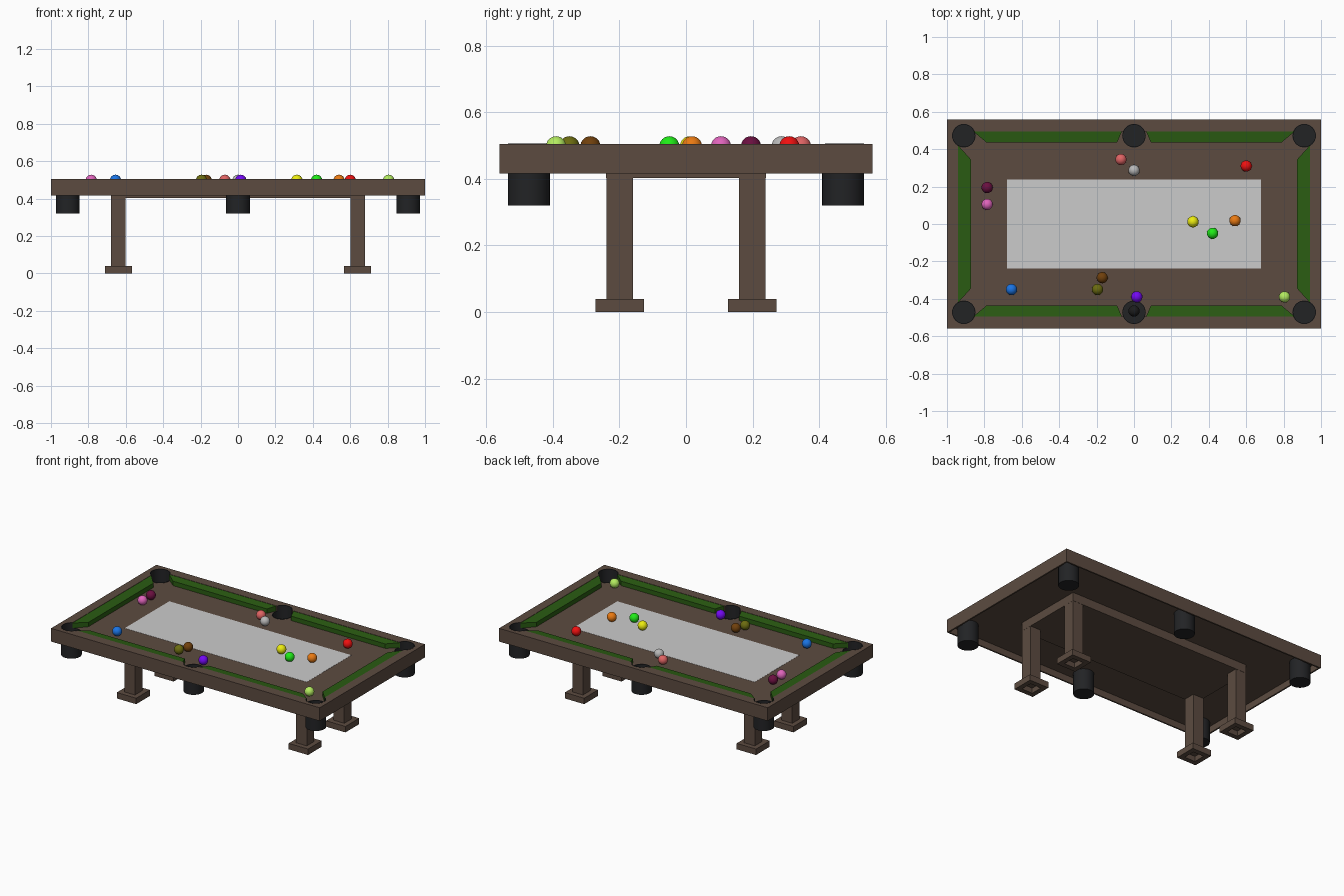
import bpy, bmesh
from math import sin, cos, radians, pi

if "Cube" in bpy.data.objects:
    bpy.data.objects.remove(bpy.data.objects["Cube"])


def material(name, hex_color):
    rgb = [int(hex_color[i:i + 2], 16) / 255 for i in (0, 2, 4)]
    lin = [c / 12.92 if c < 0.04 else ((c + 0.055) / 1.055) ** 2.4 for c in rgb]
    m = bpy.data.materials.new(name)
    m.diffuse_color = (*lin, 1)
    m.use_nodes = True
    m.node_tree.nodes["Principled BSDF"].inputs["Base Color"].default_value = m.diffuse_color
    return m


def loft(name, rings, mat=None, smooth=False):
    """Skin equal-length rings and cap both ends."""
    bm = bmesh.new()
    vs = [[bm.verts.new(p) for p in r] for r in rings]
    n = len(rings[0])
    for a, b in zip(vs, vs[1:]):
        for i in range(n):
            j = (i + 1) % n
            bm.faces.new((a[i], a[j], b[j], b[i]))
    bm.faces.new(vs[0])
    bm.faces.new(vs[-1])
    bmesh.ops.recalc_face_normals(bm, faces=bm.faces)
    me = bpy.data.meshes.new(name)
    bm.to_mesh(me)
    bm.free()
    ob = bpy.data.objects.new(name, me)
    bpy.context.collection.objects.link(ob)
    if mat:
        me.materials.append(mat)
    if smooth:
        bpy.ops.object.select_all(action='DESELECT')
        ob.select_set(True)
        bpy.context.view_layer.objects.active = ob
        bpy.ops.object.shade_smooth_by_angle(angle=radians(35))
    return ob


def rect(hx, hy, z, cx=0, cy=0):
    return [(cx - hx, cy - hy, z), (cx + hx, cy - hy, z),
            (cx + hx, cy + hy, z), (cx - hx, cy + hy, z)]


def circle(cx, cy, r, z, n=32):
    return [(cx + r * cos(2 * pi * i / n), cy + r * sin(2 * pi * i / n), z) for i in range(n)]


wood = material("wood", "5c4b40")
cloth = material("green_cloth", "2a5c12")
black = material("black", "222325")
BED, TOP = 0.468, 0.505

# Table body: hollow skirt, rail top and sunken bed in one shell
body = loft("table_body", [rect(.99, .55, .46), rect(.99, .55, .416), rect(1, .56, .416),
                           rect(1, .56, TOP), rect(.94, .495, TOP), rect(.94, .495, BED)], wood)

# Pocket holes cut through the body
pockets = [(x, y) for x in (-.91, 0, .91) for y in (-.472, .472)]
for x, y in pockets:
    cutter = loft("pocket_cutter", [circle(x, y, .061, .3), circle(x, y, .061, .6)])
    cutter.hide_render = True
    mod = body.modifiers.new("pocket_hole", 'BOOLEAN')
    mod.operation, mod.solver, mod.object = 'DIFFERENCE', 'EXACT', cutter
    bpy.context.view_layer.objects.active = body
    bpy.ops.object.modifier_apply(modifier=mod.name)
    bpy.data.objects.remove(cutter)

# Pocket cups, and dark liners where the holes pass through the rail
for x, y in pockets:
    loft("pocket_cup", [circle(x, y, .059, .33), circle(x, y, .059, BED + .002),
                        circle(x, y, .063, BED + .002), circle(x, y, .063, .32)], black, True)
    start, end = (25, 155) if x == 0 else (-60, 155)
    sx, sy = (-1 if x < 0 else 1), (-1 if y < 0 else 1)
    rings = []
    for i in range(21):
        a = radians(start + (end - start) * i / 20)
        rings.append([(x + sx * r * cos(a), y + sy * r * sin(a), z)
                      for r, z in ((.059, .45), (.059, TOP + .001), (.063, TOP + .001), (.063, .45))])
    loft("pocket_liner", rings, black, True)

# Cushions: wedge sections with mitred ends, four long and two short
for sy in (-1, 1):
    for sx in (-1, 1):
        plan = [(.065, .495), (.09, .437), (.79, .437), (.86, .495)]
        top_z = (TOP - .002, .498, .498, TOP - .002)
        loft("long_cushion", [[(sx * x, sy * y, BED) for x, y in plan],
                              [(sx * x, sy * y, z) for (x, y), z in zip(plan, top_z)]], cloth)
for sx in (-1, 1):
    plan = [(.94, -.42), (.872, -.345), (.872, .345), (.94, .42)]
    loft("end_cushion", [[(sx * x, y, BED) for x, y in plan],
                         [(sx * x, y, z) for (x, y), z in zip(plan, top_z)]], cloth)

# Grey panel in the bed, and the block under it that carries the legs
loft("bed_panel", [rect(.678, .237, BED - .002), rect(.678, .237, BED + .001)])
loft("under_block", [rect(.68, .24, .403), rect(.68, .24, .462)], wood)

# Legs with hollow-bottomed feet
for sx in (-1, 1):
    for sy in (-1, 1):
        c = (sx * .64, sy * .199)
        loft("leg", [rect(.04, .04, .035, *c), rect(.04, .04, 0, *c), rect(.072, .073, 0, *c),
                     rect(.072, .073, .04, *c), rect(.0395, .0395, .04, *c),
                     rect(.0395, .0395, .42, *c)], wood)

# Balls
balls = [("salmon", "e06464", -.07, .345), ("grey", "b8b8b8", 0, .287),
         ("red", "f01010", .60, .31), ("maroon", "6b0f40", -.785, .195),
         ("pink", "e064bc", -.785, .105), ("yellow", "ecec10", .315, .012),
         ("green", "20ec18", .42, -.05), ("orange", "ea7a12", .54, .018),
         ("brown", "70400c", -.17, -.287), ("olive", "6c6c10", -.195, -.35),
         ("blue", "1a74e4", -.655, -.35), ("purple", "7408f4", .015, -.39),
         ("lime", "b4ec60", .805, -.39), ("black", "1c1c1c", 0, -.465)]
for name, col, x, y in balls:
    z = .361 if name == "black" else BED + .03
    bpy.ops.mesh.primitive_uv_sphere_add(segments=32, ring_count=16, radius=.03, location=(x, y, z))
    ob = bpy.context.object
    ob.name = name + "_ball"
    ob.data.materials.append(material(name + "_ball", col))
    bpy.ops.object.shade_smooth()
